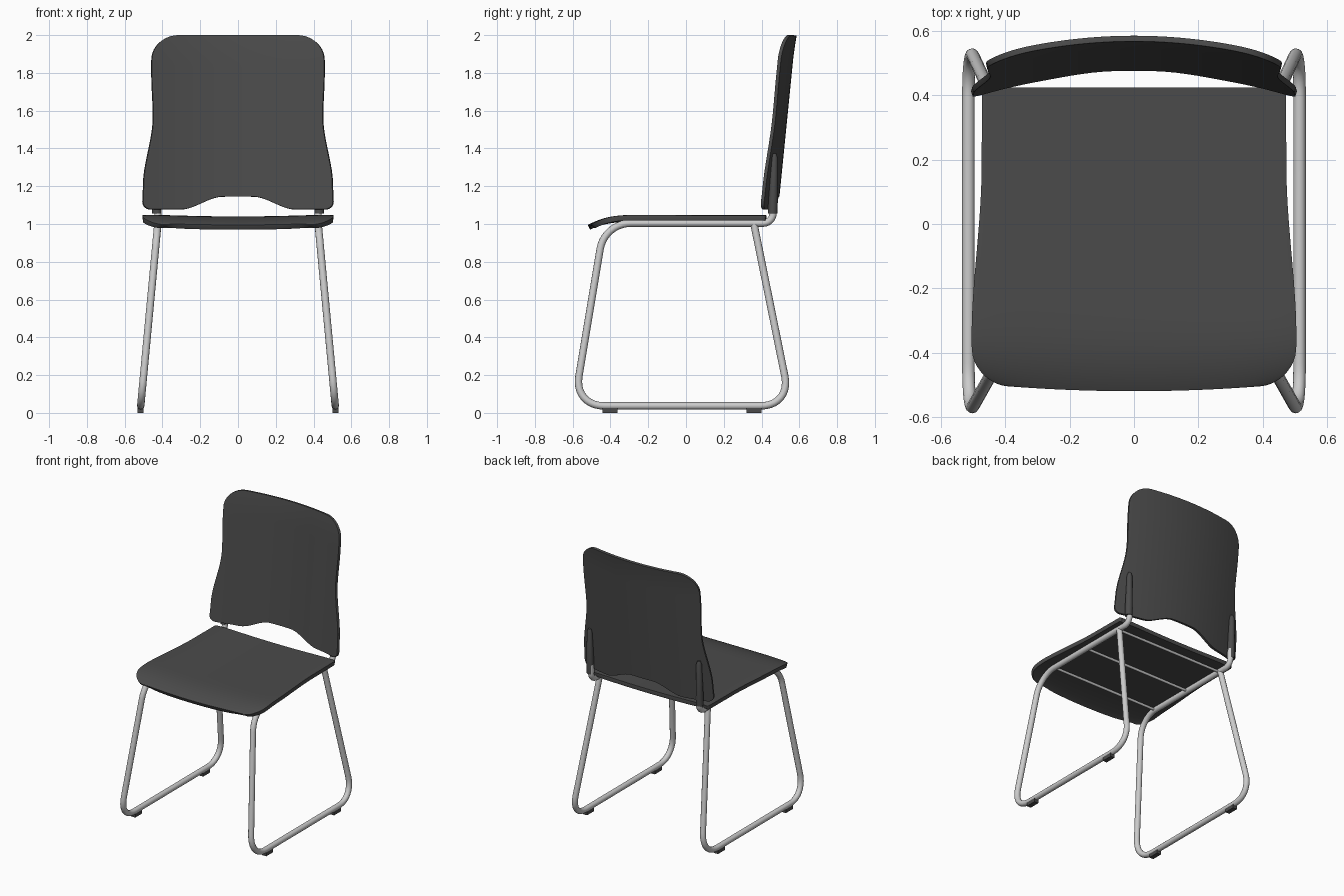
import bpy, math
from mathutils import Vector

if "Cube" in bpy.data.objects:
    bpy.data.objects.remove(bpy.data.objects["Cube"])

dark = bpy.data.materials.new("dark_plastic")
dark.diffuse_color = (0.07, 0.07, 0.07, 1)
dark.use_nodes = True
dark.node_tree.nodes["Principled BSDF"].inputs["Base Color"].default_value = dark.diffuse_color


def clamp(t):
    return max(0.0, min(1.0, t))


def smooth(t):
    t = clamp(t)
    return t * t * (3 - 2 * t)


def width_at(keys, p):
    for (a, wa), (b, wb) in zip(keys, keys[1:]):
        if p <= b:
            return wa + (wb - wa) * smooth((p - a) / (b - a))
    return keys[-1][1]


def corner(dist, rx, ry):
    """Half-width lost at a given distance from a rounded end."""
    k = 1 - clamp(dist / ry)
    return rx * (1 - math.sqrt(max(0.0, 1 - k * k)))


def activate(ob):
    bpy.ops.object.select_all(action='DESELECT')
    ob.select_set(True)
    bpy.context.view_layer.objects.active = ob


def panel(name, keys, start, end, place, thick, rows=44, cols=36):
    """Curved sheet: start/end are (rx, ry) corner radii, place maps (x, p, u, t) to 3D."""
    lo, hi = keys[0][0], keys[-1][0]
    verts, faces = [], []
    for i in range(rows + 1):
        t = (1 - math.cos(math.pi * i / rows)) / 2
        p = lo + (hi - lo) * t
        w = width_at(keys, p) - corner(p - lo, *start) - corner(hi - p, *end)
        for j in range(cols + 1):
            u = math.sin(math.pi / 2 * (2 * j / cols - 1)) * 0.5 + (2 * j / cols - 1) * 0.5
            verts.append(place(u * w, p, u, t))
    n = cols + 1
    for i in range(rows):
        for j in range(cols):
            a = i * n + j
            faces.append((a, a + 1, a + n + 1, a + n))
    me = bpy.data.meshes.new(name)
    me.from_pydata(verts, [], faces)
    me.materials.append(dark)
    ob = bpy.data.objects.new(name, me)
    bpy.context.collection.objects.link(ob)
    s = ob.modifiers.new("thickness", 'SOLIDIFY')
    s.thickness, s.offset = thick, -1
    b = ob.modifiers.new("rim", 'BEVEL')
    b.width, b.segments, b.limit_method = thick * 0.4, 3, 'ANGLE'
    b.angle_limit = math.radians(60)
    activate(ob)
    bpy.ops.object.shade_smooth_by_angle(angle=math.radians(50))
    return ob


def tube(name, pts, r, mat=None, radii=None):
    """Round tube through (point, fillet length) pairs."""
    path = []
    for i, (p, d) in enumerate(pts):
        p = Vector(p)
        if d == 0:
            path.append(p)
            continue
        a = p + (Vector(pts[i - 1][0]) - p).normalized() * d
        b = p + (Vector(pts[i + 1][0]) - p).normalized() * d
        ha, hb = a.lerp(p, 0.58), b.lerp(p, 0.58)
        for k in range(11):
            t = k / 10
            path.append(a * (1 - t) ** 3 + ha * 3 * t * (1 - t) ** 2
                        + hb * 3 * t * t * (1 - t) + b * t ** 3)
    cu = bpy.data.curves.new(name, 'CURVE')
    cu.dimensions = '3D'
    cu.bevel_depth, cu.bevel_resolution, cu.use_fill_caps = r, 4, True
    sp = cu.splines.new('POLY')
    sp.points.add(len(path) - 1)
    for i, q in enumerate(path):
        sp.points[i].co = (*q, 1)
        sp.points[i].radius = radii[i] if radii else 1
    if mat:
        cu.materials.append(mat)
    ob = bpy.data.objects.new(name, cu)
    bpy.context.collection.objects.link(ob)
    activate(ob)
    bpy.ops.object.convert(target='MESH')
    bpy.ops.object.shade_smooth_by_angle(angle=math.radians(50))


# Seat: slightly dished, front lip rolling down
def seat_point(x, y, u, t):
    drop = 0.045 * clamp((-0.25 - y) / 0.27) ** 3
    z = 1.04 + 0.012 * (x / 0.48) ** 2 - drop - 0.006 * u ** 8
    return (x, y + 0.02 * (x / 0.45) ** 2 * (1 - t) ** 4, z)


panel("seat", [(-0.52, 0.503), (-0.36, 0.505), (0.18, 0.474), (0.425, 0.472)],
      (0.11, 0.12), (0.015, 0.015), seat_point, 0.028)


# Backrest: bowed sheet with an arched lower edge
def back_point(x, p, u, t):
    low = 1.078 + 0.068 * smooth((0.3 - abs(x)) / 0.22)
    z = low + (2 - low) * t
    y = (0.408 + 0.1 * (z - 1.08) + 0.062 * (1 - (x / 0.45) ** 2)
         + 0.006 * clamp((z - 1.85) / 0.15) ** 2)
    return (x, y, z)


panel("backrest", [(1.078, 0.503), (1.2, 0.499), (1.57, 0.447), (1.8, 0.455), (2.0, 0.455)],
      (0.045, 0.04), (0.14, 0.13), back_point, 0.018)


def leg_x(z):
    return 0.515 - (z - 0.037) * 0.094


for s, side in ((-1, "left"), (1, "right")):
    # Sled frame: rear leg, floor runner, front leg, seat rail, back post
    loop = [(0.36, 1.0, 0), (0.555, 0.037, 0.16), (-0.593, 0.037, 0.16),
            (-0.432, 1.004, 0.14), (0.46, 1.004, 0.055), (0.463, 1.12, 0)]
    tube(side + "_frame", [((s * leg_x(min(z, 1.004)), y, z), d) for y, z, d in loop], 0.0195)
    # Socket behind the backrest
    tube(side + "_back_socket",
         [((s * 0.43, 0.459, 1.056), 0), ((s * 0.43, 0.461, 1.12), 0),
          ((s * 0.43, 0.468, 1.35), 0), ((s * 0.43, 0.468, 1.372), 0)],
         0.025, dark, [1, 1, 0.72, 0.4])
    # Floor pads
    for y, end in ((-0.402, "front"), (0.36, "rear")):
        bpy.ops.mesh.primitive_cube_add(size=1, location=(s * 0.515, y, 0.015))
        pad = bpy.context.object
        pad.name = f"{side}_{end}_pad"
        pad.scale = (0.032, 0.078, 0.03)
        pad.data.materials.append(dark)

# Thin cross wires under the seat
for i, y in enumerate((-0.29, 0.03, 0.35)):
    tube(f"cross_wire_{i + 1}", [((-0.424, y, 1.003), 0), ((0.424, y, 1.003), 0)], 0.009)
